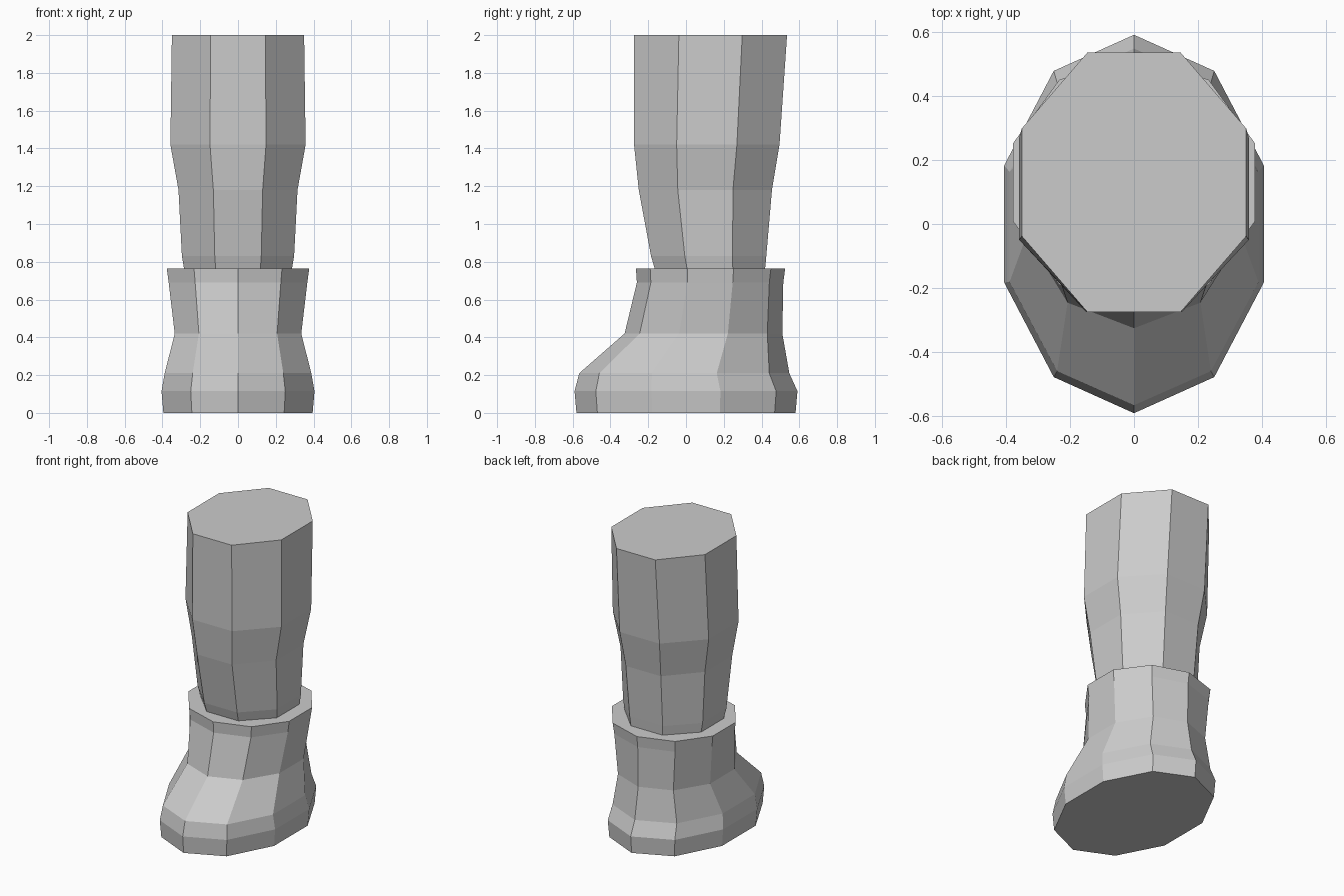
import bpy, bmesh
from math import sin, cos, pi

cube = bpy.data.objects.get("Cube")
if cube:
    bpy.data.objects.remove(cube, do_unlink=True)

grey = bpy.data.materials.new("plain grey")
grey.use_nodes = True
grey.diffuse_color = (0.6, 0.6, 0.6, 1)
grey.node_tree.nodes["Principled BSDF"].inputs["Base Color"].default_value = (0.6, 0.6, 0.6, 1)


def loft(name, sides, turn, rings):
    """Capped tube; each ring is (z, half width, front y, back y)."""
    angles = [turn + 2 * pi * i / sides for i in range(sides)]
    widest = max(abs(sin(a)) for a in angles)
    deepest = max(abs(cos(a)) for a in angles)
    bm = bmesh.new()
    loops = []
    for z, half, front, back in rings:
        mid, depth = (front + back) / 2, (back - front) / 2
        loops.append([bm.verts.new((half * sin(a) / widest,
                                    mid - depth * cos(a) / deepest, z)) for a in angles])
    for low, high in zip(loops, loops[1:]):
        for i in range(sides):
            j = (i + 1) % sides
            bm.faces.new((low[i], low[j], high[j], high[i]))
    bm.faces.new(loops[0][::-1])
    bm.faces.new(loops[-1])
    bmesh.ops.recalc_face_normals(bm, faces=bm.faces)
    mesh = bpy.data.meshes.new(name)
    bm.to_mesh(mesh)
    bm.free()
    mesh.materials.append(grey)
    obj = bpy.data.objects.new(name, mesh)
    bpy.context.collection.objects.link(obj)
    return obj


# Ten-sided boot with a point at the toe and heel
loft("boot", 10, 0, [
    (0, 0.395, -0.58, 0.58),
    (0.115, 0.405, -0.59, 0.59),
    (0.21, 0.388, -0.565, 0.547),
    (0.42, 0.335, -0.325, 0.51),
    (0.69, 0.367, -0.26, 0.515),
    (0.765, 0.377, -0.265, 0.525),
])

# Eight-sided leg with a flat front, standing in the boot
loft("leg", 8, pi / 8, [
    (0.755, 0.284, -0.163, 0.418),
    (0.83, 0.297, -0.185, 0.425),
    (1.18, 0.315, -0.25, 0.455),
    (1.42, 0.358, -0.275, 0.495),
    (2, 0.35, -0.275, 0.535),
])
